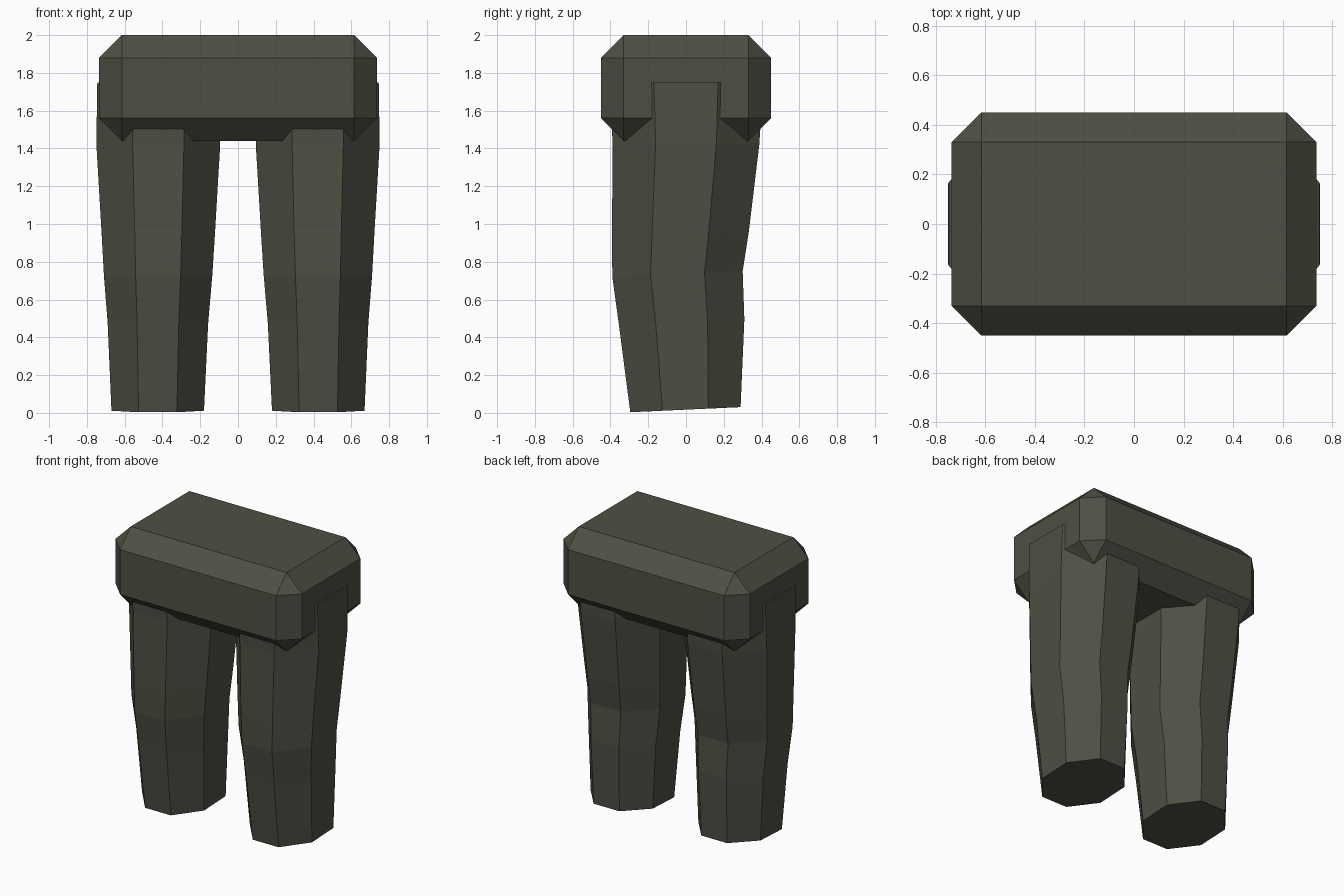
import bpy, bmesh, math

if "Cube" in bpy.data.objects:
    bpy.data.objects.remove(bpy.data.objects["Cube"])

mat = bpy.data.materials.new("dark olive")
mat.diffuse_color = (0.08, 0.078, 0.058, 1)
mat.use_nodes = True
mat.node_tree.nodes["Principled BSDF"].inputs["Base Color"].default_value = mat.diffuse_color


def make_object(name, bm):
    bmesh.ops.recalc_face_normals(bm, faces=bm.faces)
    mesh = bpy.data.meshes.new(name)
    bm.to_mesh(mesh)
    bm.free()
    mesh.materials.append(mat)
    obj = bpy.data.objects.new(name, mesh)
    bpy.context.collection.objects.link(obj)
    return obj


# Hip block: box with wide single-segment chamfers
bm = bmesh.new()
bmesh.ops.create_cube(bm, size=1)
for v in bm.verts:
    v.co.x *= 1.47
    v.co.y *= 0.90
    v.co.z = v.co.z * 0.56 + 1.72
bmesh.ops.bevel(bm, geom=bm.edges[:], offset=0.12, segments=1,
                affect='EDGES', clamp_overlap=True)
make_object("hip_block", bm)

# Leg rings: height, centre x, centre y, half width, half depth, rise front to back
RINGS = [
    (0.017, 0.425, -0.003, 0.245, 0.292, 0.027),
    (0.480, 0.424, -0.023, 0.266, 0.332, 0.030),
    (0.735, 0.423, -0.045, 0.287, 0.345, 0.030),
    (0.950, 0.422, -0.030, 0.300, 0.362, 0.010),
    (1.425, 0.422, 0.000, 0.328, 0.388, -0.010),
    (1.750, 0.420, 0.000, 0.325, 0.410, 0.000),
]


def make_leg(name, side):
    bm = bmesh.new()
    r = 1 / math.cos(math.pi / 8)  # flat sides touch the half width
    loops = []
    for z, cx, cy, hx, hy, rise in RINGS:
        loop = []
        for i in range(8):
            a = math.pi / 8 + i * math.pi / 4
            dx, dy = r * math.cos(a), r * math.sin(a)
            loop.append(bm.verts.new((side * (cx + hx * dx), cy + hy * dy,
                                      z + rise * dy / 2)))
        loops.append(loop)
    for lo, hi in zip(loops, loops[1:]):
        for i in range(8):
            j = (i + 1) % 8
            bm.faces.new((lo[i], lo[j], hi[j], hi[i]))
    bm.faces.new(loops[0])
    bm.faces.new(loops[-1])
    make_object(name, bm)


# Tapered eight-sided legs
make_leg("right_leg", 1)
make_leg("left_leg", -1)
